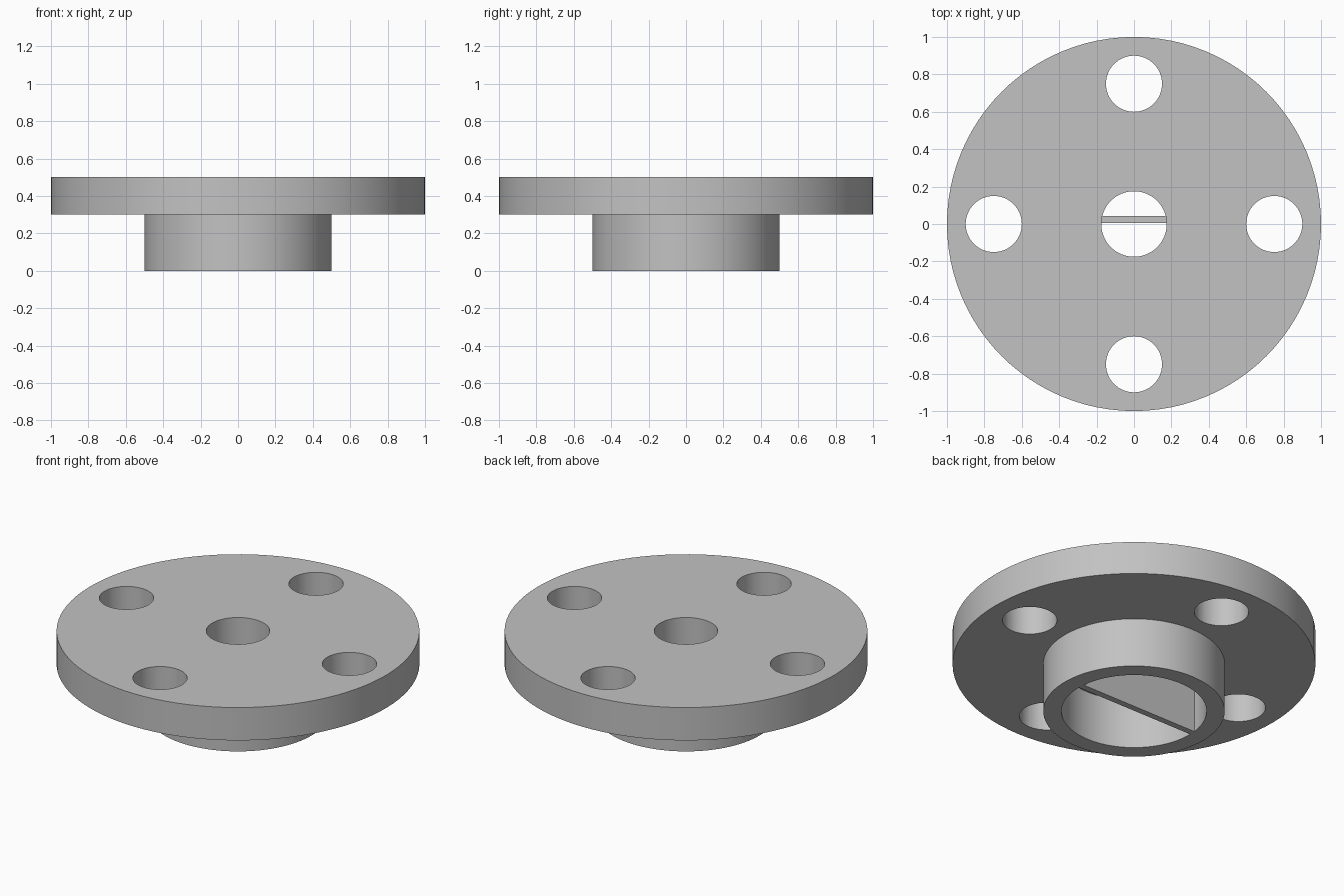
import bpy, bmesh
from math import tau, cos, sin
from mathutils import Matrix, Vector

if "Cube" in bpy.data.objects:
    bpy.data.objects.remove(bpy.data.objects["Cube"])

SEGMENTS = 96
FLANGE_R, HUB_R, BORE_R, CENTRE_R = 1.0, 0.5, 0.4, 0.175
HUB_H, TOTAL_H = 0.3, 0.5
BOLT_R, BOLT_CIRCLE = 0.15, 0.75

grey = bpy.data.materials.new("plain_grey")
grey.use_nodes = True
grey.diffuse_color = (0.54, 0.54, 0.54, 1)
grey.node_tree.nodes["Principled BSDF"].inputs["Base Color"].default_value = grey.diffuse_color


def make_object(name, bm):
    bmesh.ops.recalc_face_normals(bm, faces=bm.faces)
    mesh = bpy.data.meshes.new(name)
    bm.to_mesh(mesh)
    bm.free()
    mesh.materials.append(grey)
    obj = bpy.data.objects.new(name, mesh)
    bpy.context.collection.objects.link(obj)
    return obj


# Flange and hollow hub, turned from one closed profile
profile = [(CENTRE_R, TOTAL_H), (FLANGE_R, TOTAL_H), (FLANGE_R, HUB_H), (HUB_R, HUB_H),
           (HUB_R, 0), (BORE_R, 0), (BORE_R, HUB_H), (CENTRE_R, HUB_H)]
bm = bmesh.new()
rings = [[bm.verts.new((r * cos(tau * i / SEGMENTS), r * sin(tau * i / SEGMENTS), z))
          for r, z in profile] for i in range(SEGMENTS)]
for i, ring in enumerate(rings):
    after = rings[(i + 1) % SEGMENTS]
    for j in range(len(profile)):
        k = (j + 1) % len(profile)
        bm.faces.new((ring[j], after[j], after[k], ring[k]))
flange = make_object("flange_and_hub", bm)

# Four bolt holes
bm = bmesh.new()
for i in range(4):
    spot = Matrix.Rotation(tau * i / 4, 4, "Z") @ Vector((BOLT_CIRCLE, 0, 0.4))
    bmesh.ops.create_cone(bm, cap_ends=True, segments=64, radius1=BOLT_R, radius2=BOLT_R,
                          depth=0.4, matrix=Matrix.Translation(spot))
cutter = make_object("bolt_hole_cutter", bm)
cutter.hide_render = True

cut = flange.modifiers.new("bolt_holes", "BOOLEAN")
cut.operation = "DIFFERENCE"
cut.solver = "EXACT"
cut.object = cutter
bpy.ops.object.select_all(action="DESELECT")
bpy.context.view_layer.objects.active = flange
flange.select_set(True)
bpy.ops.object.modifier_apply(modifier=cut.name)
bpy.data.objects.remove(cutter)
bpy.ops.object.shade_smooth_by_angle()

# Thin rib across the hub bore, just behind the centre line
RIB_Y0, RIB_Y1 = 0.005, 0.043
bm = bmesh.new()
bmesh.ops.create_cube(bm, size=1, matrix=Matrix.Translation((0, (RIB_Y0 + RIB_Y1) / 2, HUB_H / 2))
                      @ Matrix.Diagonal((2 * BORE_R, RIB_Y1 - RIB_Y0, HUB_H, 1)))
make_object("bore_rib", bm)
